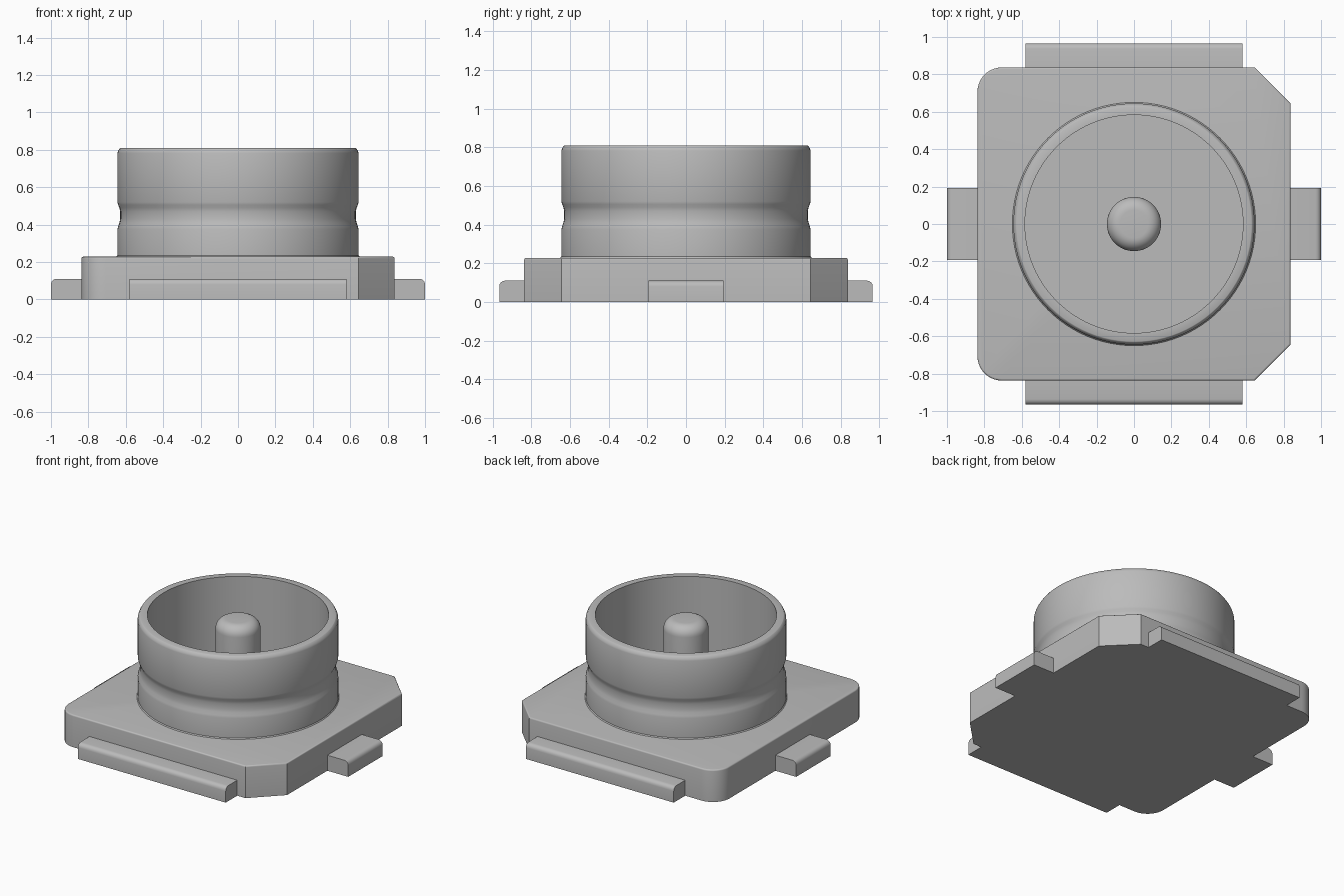
import bpy, bmesh, math
from math import cos, sin, pi, radians

cube = bpy.data.objects.get("Cube")
if cube:
    bpy.data.objects.remove(cube, do_unlink=True)

grey = bpy.data.materials.new("plain_grey")
grey.use_nodes = True
colour = (0.5, 0.5, 0.5, 1)
grey.diffuse_color = colour
grey.node_tree.nodes["Principled BSDF"].inputs["Base Color"].default_value = colour


def finish(bm, name):
    bmesh.ops.recalc_face_normals(bm, faces=bm.faces)
    mesh = bpy.data.meshes.new(name)
    bm.to_mesh(mesh)
    bm.free()
    mesh.materials.append(grey)
    obj = bpy.data.objects.new(name, mesh)
    bpy.context.collection.objects.link(obj)
    bpy.ops.object.select_all(action='DESELECT')
    obj.select_set(True)
    bpy.context.view_layer.objects.active = obj
    bpy.ops.object.shade_smooth_by_angle(angle=radians(32))
    return obj


def arc(cx, cy, r, start, end, steps):
    angles = [radians(start + (end - start) * i / steps) for i in range(steps + 1)]
    return [(cx + r * cos(a), cy + r * sin(a)) for a in angles]


def prism(name, outline, z0, z1, bevel=0, keep=lambda edge: True):
    """Extrude an outline upward and round the chosen top edges."""
    bm = bmesh.new()
    face = bm.faces.new([bm.verts.new((x, y, z0)) for x, y in outline])
    top = bmesh.ops.extrude_face_region(bm, geom=[face], use_keep_orig=True)
    for v in top["geom"]:
        if isinstance(v, bmesh.types.BMVert):
            v.co.z = z1
    if bevel:
        edges = [e for e in bm.edges
                 if all(v.co.z > z1 - 1e-4 for v in e.verts) and keep(e)]
        bmesh.ops.bevel(bm, geom=edges, offset=bevel, segments=4,
                        profile=0.5, affect='EDGES')
    return finish(bm, name)


def lathe(name, profile, steps=96):
    """Revolve a radius/height profile around the vertical axis."""
    bm = bmesh.new()
    verts = [bm.verts.new((r, 0, z)) for r, z in profile]
    edges = [bm.edges.new(pair) for pair in zip(verts, verts[1:])]
    bmesh.ops.spin(bm, geom=verts + edges, axis=(0, 0, 1), cent=(0, 0, 0),
                   angle=2 * pi, steps=steps)
    bmesh.ops.remove_doubles(bm, verts=bm.verts, dist=1e-5)
    return finish(bm, name)


# Base plate: two rounded corners on -x, two chamfered on +x
half, cut, radius = 0.837, 0.645, 0.13
inner = half - radius
outline = [(cut, -half), (half, -cut), (half, cut), (cut, half)]
outline += arc(-inner, inner, radius, 90, 180, 10)
outline += arc(-inner, -inner, radius, 180, 270, 10)
prism("base_plate", outline, 0, 0.228, bevel=0.01)

# Solder tabs: two long ones front and back, two short ones at the sides
for side, word in ((-1, "front"), (1, "back")):
    near, far = side * 0.8, side * 0.966
    prism(word + "_tab", [(-0.58, near), (0.58, near), (0.58, far), (-0.58, far)],
          0, 0.11, 0.03, lambda e: all(abs(v.co.y) > 0.9 for v in e.verts))
for side, word in ((-1, "right"), (1, "left")):
    near, far = side * 0.8, side * 1.0
    prism(word + "_tab", [(near, -0.193), (near, 0.193), (far, 0.193), (far, -0.193)],
          0, 0.11, 0.03, lambda e: all(abs(v.co.x) > 0.9 for v in e.verts))

# Round shell with a snap groove outside and a flat floor inside
floor = 0.23
lathe("shell", [(0.655, 0.222), (0.645, 0.235), (0.645, 0.375), (0.641, 0.39),
                (0.634, 0.41), (0.63, 0.43), (0.63, 0.47), (0.634, 0.49),
                (0.641, 0.505), (0.645, 0.52), (0.645, 0.782), (0.642, 0.792),
                (0.632, 0.808), (0.628, 0.81), (0.583, 0.81), (0.583, floor),
                (0, floor)])

# Insulator strip across the floor, widened into a disc in the middle
ring, bulge = 0.583, 0.304
a, b = math.degrees(math.acos(0.205 / ring)), math.degrees(math.acos(0.205 / bulge))
strip = arc(0, 0, bulge, -b, b, 16) + arc(0, 0, ring, a, 180 - a, 12)
strip += [(-x, -y) for x, y in strip]
prism("insulator_strip", strip, 0.2, floor + 0.008)

# Centre contact pin with a rounded top
tip = [(0.075 + x, 0.715 + y) for x, y in arc(0, 0, 0.07, 0, 90, 8)]
lathe("centre_pin", [(0.145, 0.2)] + tip + [(0, 0.785)], 48)
